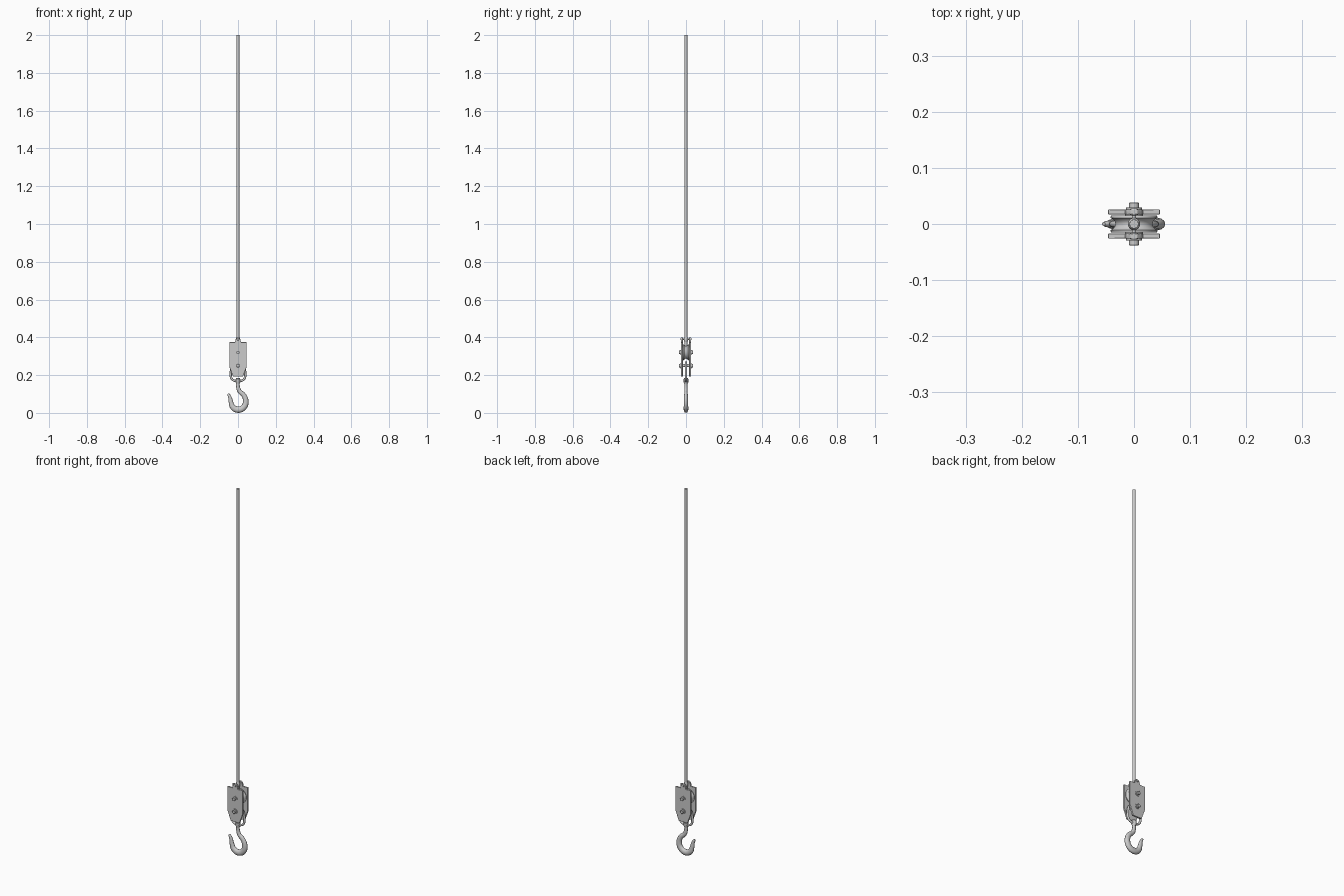
import bpy, bmesh, math
from mathutils import Vector

if "Cube" in bpy.data.objects:
    bpy.data.objects.remove(bpy.data.objects["Cube"])


def finish(ob, angle=35):
    bpy.ops.object.select_all(action='DESELECT')
    ob.select_set(True)
    bpy.context.view_layer.objects.active = ob
    bpy.ops.object.shade_smooth_by_angle(angle=math.radians(angle))
    return ob


def mesh_object(name, bm):
    bmesh.ops.recalc_face_normals(bm, faces=bm.faces)
    me = bpy.data.meshes.new(name)
    bm.to_mesh(me)
    bm.free()
    ob = bpy.data.objects.new(name, me)
    bpy.context.collection.objects.link(ob)
    return ob


def lathe(name, profile, center, axis, steps=32):
    # profile: (radius, distance along axis); rings are closed at both ends
    bm = bmesh.new()
    vs = [bm.verts.new((r, 0, h)) for r, h in profile]
    es = [bm.edges.new(p) for p in zip(vs, vs[1:])]
    bmesh.ops.spin(bm, geom=vs + es, axis=(0, 0, 1), cent=(0, 0, 0),
                   angle=math.tau, steps=steps, use_duplicate=False)
    bmesh.ops.remove_doubles(bm, verts=bm.verts, dist=1e-5)
    rot = Vector((0, 0, 1)).rotation_difference(Vector(axis))
    for v in bm.verts:
        v.co = rot @ v.co + Vector(center)
    return finish(mesh_object(name, bm))


def tube(name, points, depth, cyclic=False, flatten=1.0):
    # points: (x, z, radius factor)
    cu = bpy.data.curves.new(name, 'CURVE')
    cu.dimensions = '3D'
    cu.bevel_depth = depth
    cu.bevel_resolution = 4
    cu.use_fill_caps = True
    sp = cu.splines.new('BEZIER')
    sp.bezier_points.add(len(points) - 1)
    for bp, (x, z, r) in zip(sp.bezier_points, points):
        bp.co = (x, 0, z)
        bp.radius = r
        bp.handle_left_type = bp.handle_right_type = 'AUTO'
    sp.resolution_u = 6
    sp.use_cyclic_u = cyclic
    ob = bpy.data.objects.new(name, cu)
    bpy.context.collection.objects.link(ob)
    bpy.ops.object.select_all(action='DESELECT')
    ob.select_set(True)
    bpy.context.view_layer.objects.active = ob
    bpy.ops.object.convert(target='MESH')
    ob = bpy.context.view_layer.objects.active
    for v in ob.data.vertices:
        v.co.y *= flatten
    return finish(ob, 50)


# Rope
lathe("rope", [(0, 0.355), (0.008, 0.355), (0.008, 2.0), (0, 2.0)],
      (0, 0, 0), (0, 0, 1), 16)

# Side plates with tapered foot and rounded top lug
half = [(0.026, 0.192), (0.046, 0.245), (0.046, 0.374), (0.016, 0.374),
        (0.013, 0.39), (0.006, 0.398)]
outline = half + [(-x, z) for x, z in reversed(half)]
for side, tag in ((-1, "front"), (1, "back")):
    bm = bmesh.new()
    face = bm.faces.new([bm.verts.new((x, side * 0.017, z)) for x, z in outline])
    ext = bmesh.ops.extrude_face_region(bm, geom=[face])
    moved = [g for g in ext["geom"] if isinstance(g, bmesh.types.BMVert)]
    bmesh.ops.translate(bm, verts=moved, vec=(0, side * 0.009, 0))
    plate = mesh_object(tag + "_side_plate", bm)
    bev = plate.modifiers.new("bevel", 'BEVEL')
    bev.width = 0.001
    bev.segments = 2
    bev.limit_method = 'ANGLE'
    finish(plate)

# Grooved sheave wheel
sheave = [(0, -0.017), (0.016, -0.017), (0.016, -0.013), (0.041, -0.015),
          (0.042, -0.011), (0.037, -0.008), (0.034, -0.004), (0.033, 0)]
sheave += [(r, -h) for r, h in reversed(sheave[:-1])]
lathe("sheave", sheave, (0, 0, 0.32), (0, 1, 0), 40)

# Two through bolts with stepped washers
for z, tag in ((0.32, "axle"), (0.25, "link")):
    bolt = [(0, -0.038), (0.008, -0.038), (0.009, -0.037), (0.009, -0.029),
            (0.014, -0.029), (0.014, -0.025), (0.008, -0.025)]
    bolt += [(r, -h) for r, h in reversed(bolt)]
    lathe(tag + "_bolt", bolt, (0, 0, z), (0, 1, 0), 24)

# Top pin with knobs that holds the rope end
pin = [(0, -0.028), (0.006, -0.028), (0.007, -0.026), (0.007, -0.016),
       (0.004, -0.015)]
pin += [(r, -h) for r, h in reversed(pin)]
lathe("top_pin", pin, (0, 0, 0.391), (0, 1, 0), 16)
lathe("rope_ferrule", [(0, 0.376), (0.009, 0.376), (0.011, 0.381),
                       (0.011, 0.396), (0.008, 0.401), (0, 0.401)],
      (0, 0, 0), (0, 0, 1), 20)

# Link hanging from the lower bolt
link = [(0.012, 0.265, 1), (0.030, 0.25, 1), (0.038, 0.215, 1),
        (0.034, 0.182, 1), (0.018, 0.17, 1)]
tube("link", link + [(-x, z, r) for x, z, r in reversed(link)], 0.006, True)

# Swivel collar on the hook shank
lathe("hook_collar", [(0, 0.184), (0.009, 0.184), (0.012, 0.18), (0.012, 0.162),
                      (0.009, 0.155), (0, 0.155)], (0, 0, 0), (0, 0, 1), 20)

# Hook
tube("hook", [(0, 0.17, 0.6), (0, 0.14, 0.62), (0.008, 0.115, 0.7),
              (0.03, 0.094, 0.8), (0.041, 0.063, 0.92), (0.031, 0.031, 1),
              (0.003, 0.017, 1.04), (-0.025, 0.028, 0.95),
              (-0.037, 0.055, 0.75), (-0.042, 0.08, 0.58),
              (-0.050, 0.096, 0.45), (-0.054, 0.101, 0.25)],
     0.0160, flatten=0.75)
